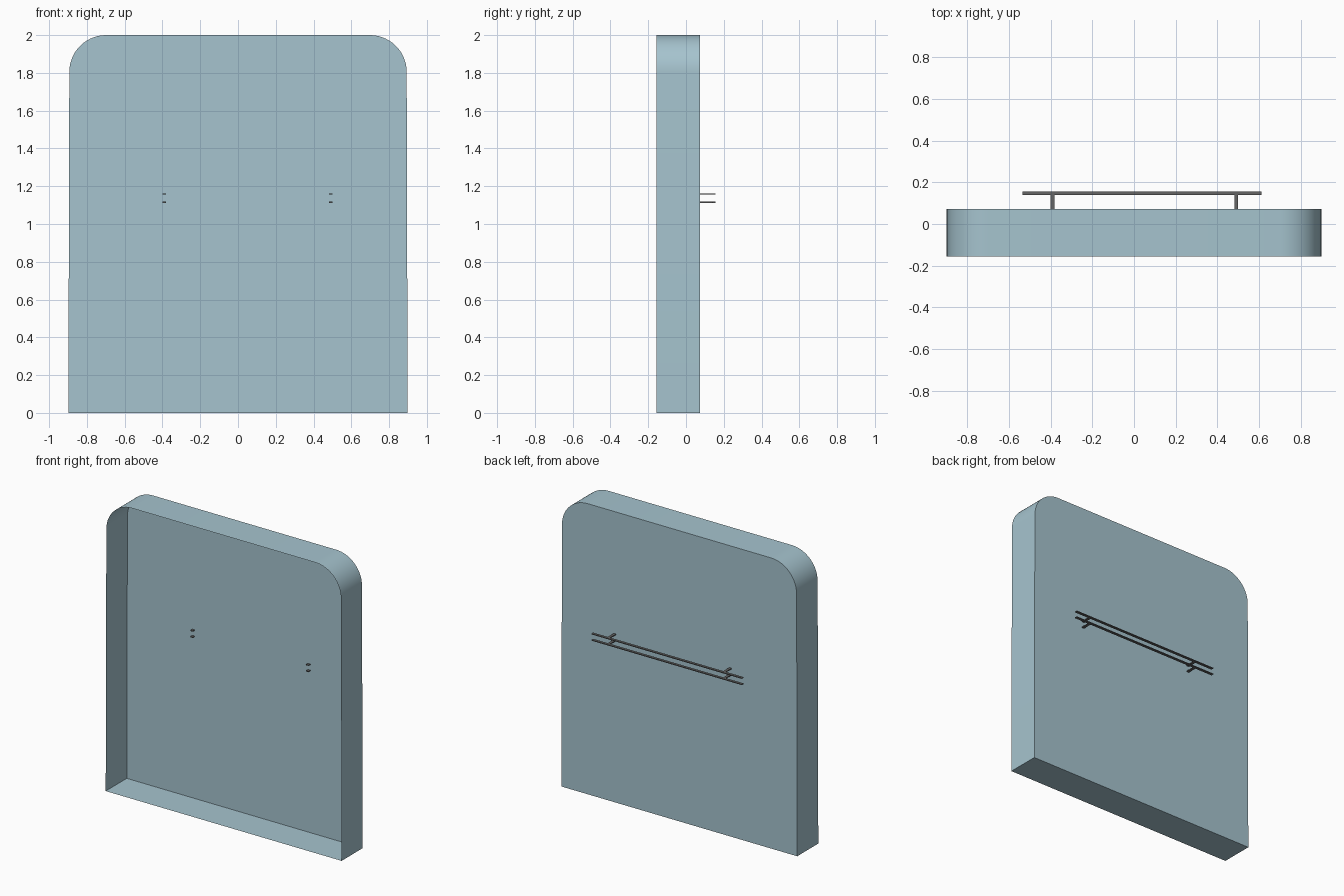
import bpy
import bmesh
from math import sin, cos, radians

cube = bpy.data.objects.get("Cube")
if cube:
    bpy.data.objects.remove(cube)


def make_material(name, rgb):
    mat = bpy.data.materials.new(name)
    mat.use_nodes = True
    mat.diffuse_color = (*rgb, 1)
    mat.node_tree.nodes["Principled BSDF"].inputs["Base Color"].default_value = (*rgb, 1)
    return mat


pale_blue = make_material("pale blue", (0.38, 0.55, 0.62))
dark_grey = make_material("dark grey", (0.13, 0.13, 0.13))


def add_object(name, bm, mat):
    bmesh.ops.recalc_face_normals(bm, faces=bm.faces)
    mesh = bpy.data.meshes.new(name)
    bm.to_mesh(mesh)
    bm.free()
    mesh.materials.append(mat)
    obj = bpy.data.objects.new(name, mesh)
    bpy.context.collection.objects.link(obj)
    return obj


def add_box(name, low, high, mat):
    bm = bmesh.new()
    bmesh.ops.create_cube(bm, size=1)
    for v in bm.verts:
        v.co = [(a + b) / 2 + c * (b - a) for a, b, c in zip(low, high, v.co)]
    return add_object(name, bm, mat)


# Thin tray: closed back panel, folded rim, open front
FRONT, BACK = -0.156, 0.073
HALF_BASE, HALF_TOP, HEIGHT, RADIUS = 0.898, 0.893, 2.0, 0.195
STEPS = 14

right_half = [(HALF_BASE, 0)]
for i in range(STEPS + 1):
    a = radians(90 * i / STEPS)
    right_half.append((HALF_TOP - RADIUS + RADIUS * cos(a),
                       HEIGHT - RADIUS + RADIUS * sin(a)))
outline = right_half + [(-x, z) for x, z in reversed(right_half)]

bm = bmesh.new()
front = [bm.verts.new((x, FRONT, z)) for x, z in outline]
back = [bm.verts.new((x, BACK, z)) for x, z in outline]
bm.faces.new(back)
for i in range(len(outline)):
    j = (i + 1) % len(outline)
    bm.faces.new((front[i], front[j], back[j], back[i]))
tray = add_object("tray_shell", bm, pale_blue)
bpy.context.view_layer.objects.active = tray
tray.select_set(True)
bpy.ops.object.shade_smooth_by_angle(angle=radians(30))

# Two flat rails behind the panel, each on two pegs that pass through it
THIN = 0.003
for level, z in (("lower", 1.115), ("upper", 1.158)):
    add_box(level + "_rail", (-0.535, 0.138, z - THIN), (0.611, 0.156, z + THIN), dark_grey)
    for side, x in (("right", -0.39), ("left", 0.49)):
        add_box(f"{level}_{side}_peg", (x - 0.009, BACK - 0.02, z - THIN),
                (x + 0.009, 0.14, z + THIN), dark_grey)
